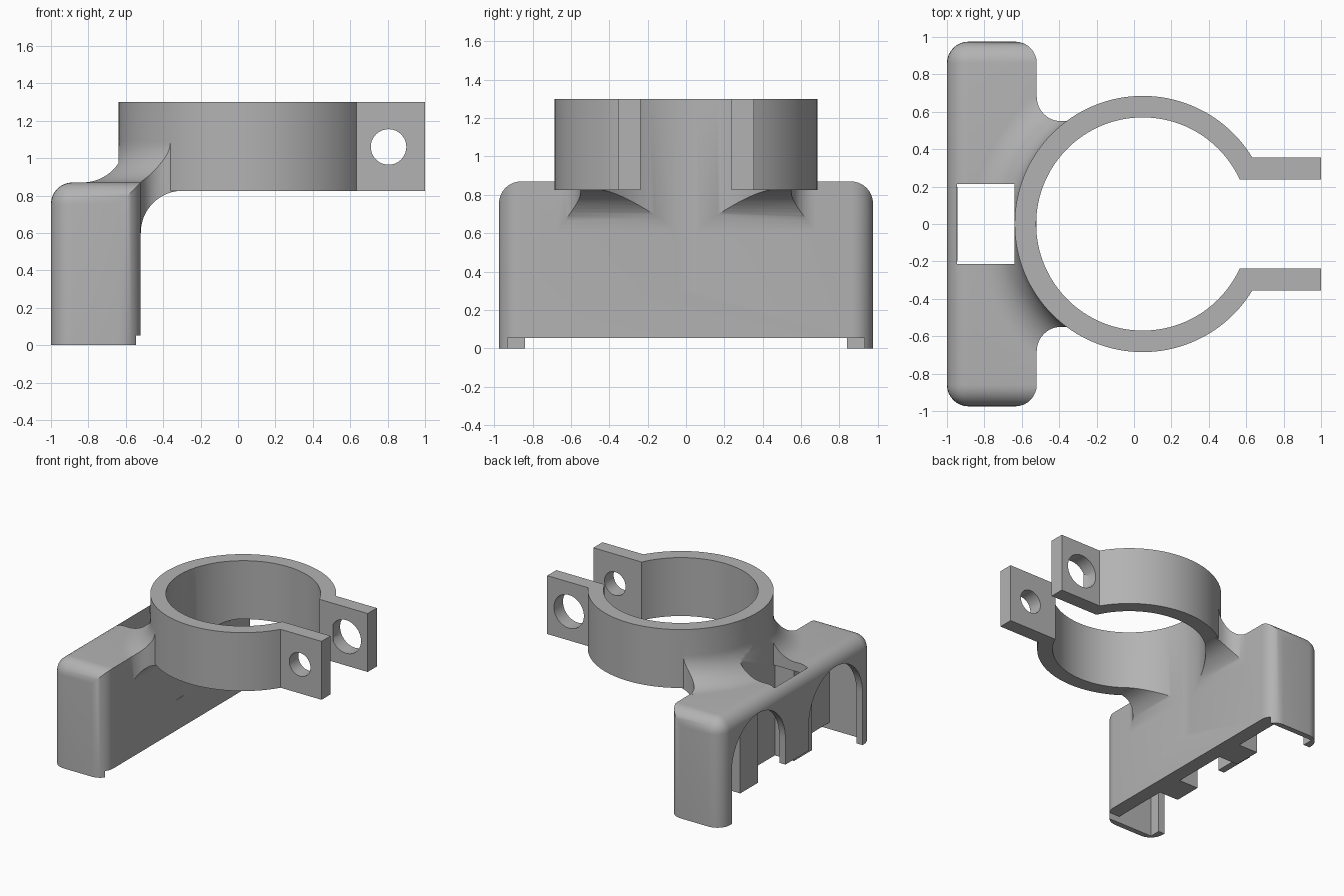
import bpy, bmesh, math
from mathutils import Matrix, Vector

if "Cube" in bpy.data.objects:
    bpy.data.objects.remove(bpy.data.objects["Cube"])

CX = 0.047                      # clamp axis
R_OUT, R_IN = 0.685, 0.57
Z_LOW, Z_TOP = 0.825, 1.3

grey = bpy.data.materials.new("grey_plastic")
grey.diffuse_color = (0.45, 0.45, 0.45, 1)
grey.use_nodes = True
grey.node_tree.nodes["Principled BSDF"].inputs["Base Color"].default_value = grey.diffuse_color


def finish(bm, name):
    bmesh.ops.recalc_face_normals(bm, faces=bm.faces[:])
    me = bpy.data.meshes.new(name)
    bm.to_mesh(me)
    bm.free()
    me.materials.append(grey)
    ob = bpy.data.objects.new(name, me)
    bpy.context.collection.objects.link(ob)
    return ob


def box(name, x0, x1, y0, y1, z0, z1):
    bm = bmesh.new()
    m = Matrix.Translation(((x0 + x1) / 2, (y0 + y1) / 2, (z0 + z1) / 2))
    m = m @ Matrix.Diagonal((x1 - x0, y1 - y0, z1 - z0, 1))
    bmesh.ops.create_cube(bm, size=1, matrix=m)
    return finish(bm, name)


def prism(name, pts, axis, a, b):
    """Extrude a 2D outline along an axis, from a to b."""
    def place(u, v):
        return {'x': (a, u, v), 'y': (u, a, v), 'z': (u, v, a)}[axis]
    bm = bmesh.new()
    face = bm.faces.new([bm.verts.new(place(u, v)) for u, v in pts])
    out = bmesh.ops.extrude_face_region(bm, geom=[face])
    shift = Vector([(b - a) if c == axis else 0 for c in 'xyz'])
    bmesh.ops.translate(bm, vec=shift, verts=[v for v in out['geom'] if isinstance(v, bmesh.types.BMVert)])
    return finish(bm, name)


def arc(cx, cy, r, d0, d1, n=16):
    return [(cx + r * math.cos(math.radians(d0 + (d1 - d0) * i / n)),
             cy + r * math.sin(math.radians(d0 + (d1 - d0) * i / n))) for i in range(n + 1)]


def disc(name, r, z0, z1, n=128):
    return prism(name, arc(CX, 0, r, 0, 360 * (n - 1) / n, n - 1), 'z', z0, z1)


def revolve(name, profile, n=128):
    """Closed solid turned about the clamp axis; profile runs from axis to axis."""
    bm = bmesh.new()
    rings = []
    for r, z in profile:
        if r == 0:
            rings.append([bm.verts.new((CX, 0, z))] * n)
        else:
            rings.append([bm.verts.new((CX + r * math.cos(t), r * math.sin(t), z))
                          for t in (2 * math.pi * k / n for k in range(n))])
    for p, q in zip(rings, rings[1:]):
        for k in range(n):
            j = (k + 1) % n
            bm.faces.new(list(dict.fromkeys((p[k], p[j], q[j], q[k]))))
    return finish(bm, name)


def combine(target, tool, op):
    mod = target.modifiers.new(op, 'BOOLEAN')
    mod.operation, mod.solver, mod.object = op, 'EXACT', tool
    bpy.context.view_layer.objects.active = target
    bpy.ops.object.modifier_apply(modifier=mod.name)
    bpy.data.objects.remove(tool, do_unlink=True)


def cut(target, tool):
    combine(target, tool, 'DIFFERENCE')


# Housing: rounded upright corners, rounded top rim except along the front
bracket = box("clamp_bracket", -1, -0.52, -0.975, 0.975, 0, 0.87)
bm = bmesh.new()
bm.from_mesh(bracket.data)
rim = []
for e in bm.edges:
    a, b = e.verts[0].co, e.verts[1].co
    mid = (a + b) / 2
    if abs(a.z - b.z) > 0.1 or (mid.z > 0.8 and mid.x < -0.55):
        rim.append(e)
bmesh.ops.bevel(bm, geom=rim, offset=0.115, segments=8, profile=0.5, affect='EDGES', clamp_overlap=True)
bm.to_mesh(bracket.data)
bm.free()

# Neck: turned flare, narrowed by filleted sides and a filleted underside
neck = revolve("neck", [(0, 0.5), (0.905, 0.5)] + arc(0.905, 1.09, 0.22, 270, 180) + [(0, 1.09)])
half = [(-0.95, 0.68), (-0.52, 0.68)] + arc(-0.39, 0.68, 0.13, 180, 270, 12)[1:] + [(-0.28, 0.55)]
plan = half + [(x, -y) for x, y in reversed(half)]
combine(neck, prism("neck_plan", plan, 'z', 0.4, 1.2), 'INTERSECT')
side = [(-0.96, 0.55), (-0.525, 0.55), (-0.52, 0.6)] + arc(-0.295, 0.601, 0.225, 180, 90)[1:]
side += [(-0.2, 0.826), (-0.2, 1.25), (-0.96, 1.25)]
combine(neck, prism("neck_side", side, 'y', -0.8, 0.8), 'INTERSECT')
combine(bracket, neck, 'UNION')

# Open clamp ring
combine(bracket, disc("ring", R_OUT, Z_LOW, Z_TOP), 'UNION')
cut(bracket, disc("bore", R_IN, 0.3, 1.5))
cut(bracket, box("mouth", 0.3, 1.2, -0.238, 0.238, 0.7, 1.5))

# Ears with bolt holes, wider hole on the rear ear
for s, r in ((-1, 0.095), (1, 0.135)):
    y0, y1 = sorted((s * 0.238, s * 0.355))
    root = [(CX + math.sqrt(R_IN ** 2 - 0.238 ** 2), s * 0.238), (1, s * 0.238), (1, s * 0.355),
            (CX + math.sqrt(R_OUT ** 2 - 0.355 ** 2) - 0.01, s * 0.355)]
    ear = prism("ear", root, 'z', Z_LOW, Z_TOP)
    cut(ear, prism("bolt_hole", arc(0.805, 1.06, r, 0, 351, 39), 'y', y0 - 0.1, y1 + 0.1))
    combine(bracket, ear, 'UNION')

# Hollow inside, top slot and front bottom relief
cut(bracket, box("cavity", -0.945, -0.638, -0.93, 0.93, -0.5, 0.795))
cut(bracket, box("slot", -0.945, -0.64, -0.213, 0.213, 0.6, 1.6))
cut(bracket, box("relief", -0.7, -0.4, -0.93, 0.93, -0.5, 0.053))

# Two arched openings in the left wall, with a short post between them
for s in (-1, 1):
    c = s * 0.495
    arch = [(c - 0.345, -0.3)] + arc(c, 0.425, 0.345, 180, 0, 32) + [(c + 0.345, -0.3)]
    cut(bracket, prism("arch", arch, 'x', -1.2, -0.9))
cut(bracket, box("post_trim", -1.2, -0.9, -0.2, 0.2, -0.3, 0.22))

# Inner ribs beside the slot
for s in (-1, 1):
    y0, y1 = sorted((s * 0.23, s * 0.46))
    combine(bracket, box("rib", -0.81, -0.6, y0, y1, 0.053, 0.83), 'UNION')

bpy.ops.object.select_all(action='DESELECT')
bracket.select_set(True)
bpy.context.view_layer.objects.active = bracket
bpy.ops.object.shade_smooth_by_angle(angle=math.radians(30))
